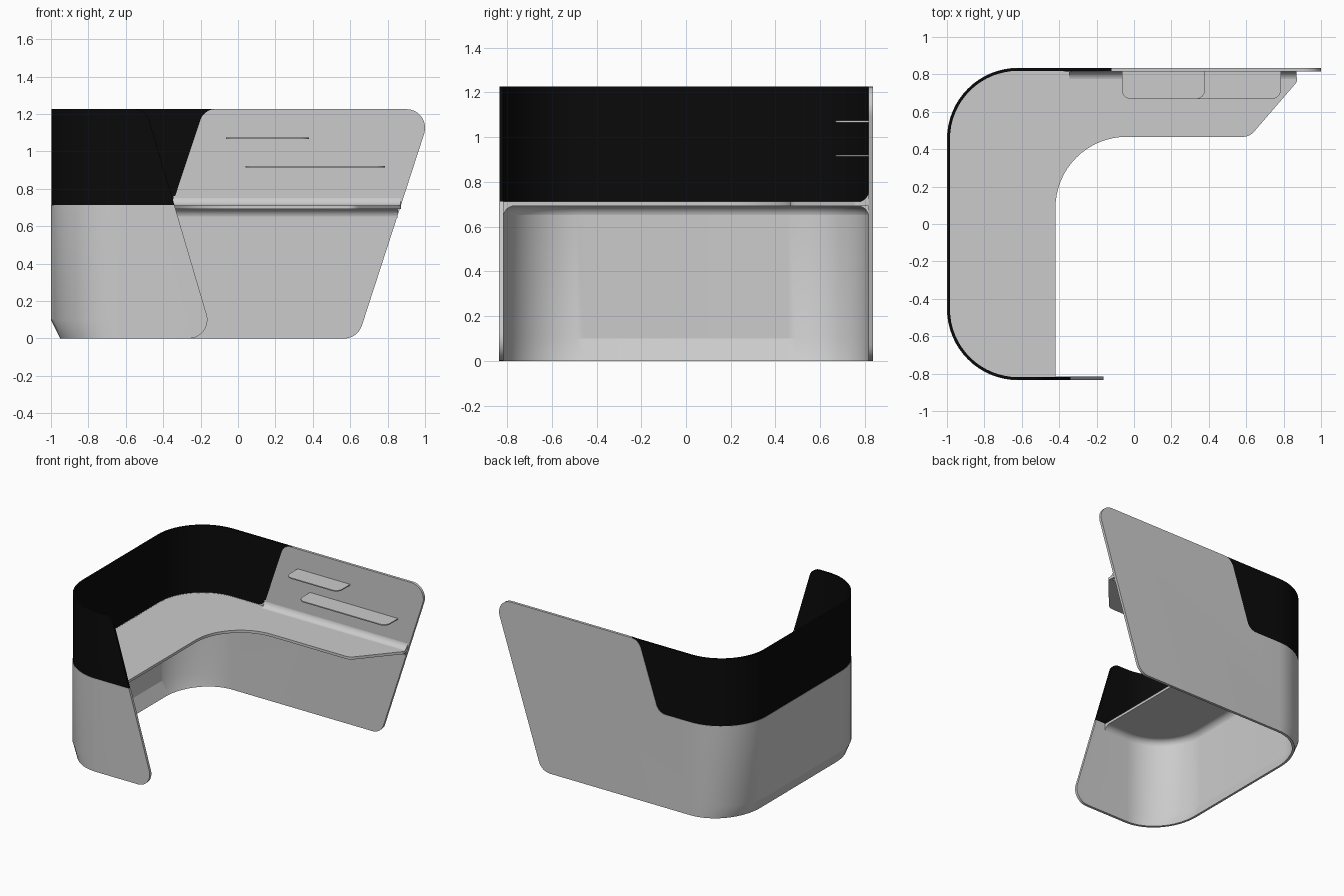
import bpy, bmesh, math
from mathutils import Vector

if "Cube" in bpy.data.objects:
    bpy.data.objects.remove(bpy.data.objects["Cube"])

W, R, XC, H, TOP = 0.835, 0.38, -0.62, 0.713, 1.226
STRAIGHT = W - R
LEN = STRAIGHT + R * math.pi / 2
COLUMNS = [sg * (STRAIGHT + (LEN - STRAIGHT) * i / 16) for sg in (-1, 1) for i in range(17)]


def back(x):
    """Distance along the wall for a given x on the back wing."""
    return LEN + x - XC


def front(x):
    return -back(x)


def bend(s, d, z):
    """Map wall distance s, inward depth d and height z into the U-shaped wall."""
    a, sg = abs(s), (1 if s >= 0 else -1)
    if a <= STRAIGHT:
        x, y = -1 + d, a
    elif a < LEN:
        t = (a - STRAIGHT) / R
        x, y = XC - (R - d) * math.cos(t), STRAIGHT + (R - d) * math.sin(t)
    else:
        x, y = XC + a - LEN, W - d
    if z < 0.1 and x < XC:  # undercut at the foot
        x = XC + (x - XC) * (1 - 0.13 * (1 - z / 0.1))
    return Vector((x, sg * y, z))


def rounded(corners, n=10):
    """Polygon from (x, y, radius) corners."""
    out = []
    for i, (x, y, r) in enumerate(corners):
        p = Vector((x, y))
        if r == 0:
            out.append(p)
            continue
        a = (Vector(corners[i - 1][:2]) - p).normalized()
        b = (Vector(corners[(i + 1) % len(corners)][:2]) - p).normalized()
        half = a.angle(b) / 2
        c = p + (a + b).normalized() * r / math.sin(half)
        va, vb = p + a * r / math.tan(half) - c, p + b * r / math.tan(half) - c
        sweep = math.pi - 2 * half
        for k in range(n + 1):
            t = k / n
            out.append(c + (va * math.sin((1 - t) * sweep) + vb * math.sin(t * sweep)) / math.sin(sweep))
    return out


def prism(name, pts, h0, h1, place, curved=False, mat=None):
    """Extrude a polygon from h0 to h1, optionally bending it along the wall."""
    bm = bmesh.new()
    lo, hi = ([bm.verts.new(place(p, h)) for p in pts] for h in (h0, h1))
    bm.faces.new(lo)
    bm.faces.new(hi)
    for i in range(len(pts)):
        j = (i + 1) % len(pts)
        bm.faces.new((lo[i], lo[j], hi[j], hi[i]))
    if curved:
        cuts = [((s, 0, 0), (1, 0, 0)) for s in COLUMNS] + [((0, 0, 0.1), (0, 0, 1))]
        for co, no in cuts:
            bmesh.ops.bisect_plane(bm, geom=bm.verts[:] + bm.edges[:] + bm.faces[:],
                                   dist=1e-5, plane_co=co, plane_no=no)
        for v in bm.verts:
            v.co = bend(*v.co)
    bmesh.ops.recalc_face_normals(bm, faces=bm.faces[:])
    me = bpy.data.meshes.new(name)
    bm.to_mesh(me)
    bm.free()
    ob = bpy.data.objects.new(name, me)
    bpy.context.collection.objects.link(ob)
    if mat:
        me.materials.append(mat)
    bpy.context.view_layer.objects.active = ob
    ob.select_set(True)
    bpy.ops.object.shade_smooth_by_angle(angle=math.radians(25))
    ob.select_set(False)
    return ob


def on_wall(p, h):
    return (p[0], h, p[1])


def flat(p, h):
    return (p[0], p[1], h)


def along(p, h):
    return (h, p[0], p[1])


black = bpy.data.materials.new("black_panel")
black.diffuse_color = (0.003, 0.003, 0.003, 1)
black.use_nodes = True
black.node_tree.nodes["Principled BSDF"].inputs["Base Color"].default_value = black.diffuse_color

# Grey wall: low around the U, rising to a tall slanted back panel
prism("desk_wall", rounded([
    (front(-0.13), 0, 0.1), (back(0.64), 0, 0.1), (back(1.038), TOP, 0.1),
    (back(-0.182), TOP, 0.085), (back(-0.352), H, 0.08), (front(-0.34), H, 0)]),
    0, 0.02, on_wall, True)

# Black screen filling the upper part of the U
r_top = rounded([(back(1.038), TOP, 0), (back(-0.182), TOP, 0.085),
                 (back(-0.352), H, 0.08), (front(-0.34), H, 0)])[1:]
r_end = rounded([(front(-0.34), H, 0), (front(-0.492), TOP, 0.08), (0, TOP, 0)])[1:-1]
prism("privacy_screen", r_top + r_end, 0.002, 0.016, on_wall, True, black)

# Worktop with a curved inner edge
n = 16
outer = [front(-0.42)] + COLUMNS[16::-1] + COLUMNS[17:] + [back(0.865)]
rim = [bend(s, 0.012, 0.5).xy for s in outer]
inner = rounded([(0.87, 0.82, 0), (0.872, 0.76, 0.03), (0.618, 0.466, 0.08),
                 (-0.42, 0.466, 0.38), (-0.42, -0.82, 0)], n)[1:-1]
prism("worktop", rim + inner, 0.692, 0.712, flat)


# Fillets joining worktop and wall
def fillet(name, z, sign, r, s0, s1):
    arc = [(0.019 + r - r * math.cos(t), z + sign * (r - r * math.sin(t)))
           for t in [math.pi / 2 * k / 8 for k in range(9)]]
    prism(name, [(0.019, z)] + arc, s0, s1, along, True)


fillet("worktop_under_fillet", 0.693, -1, 0.05, front(-0.42), back(0.852))
fillet("worktop_upper_fillet", 0.711, 1, 0.05, back(-0.345), back(0.868))

# Two small shelves on the back panel
for name, x0, x1, z in (("upper_shelf", -0.065, 0.38, 1.07), ("lower_shelf", 0.04, 0.785, 0.917)):
    prism(name, rounded([(x0, 0.825, 0), (x0, 0.668, 0.05), (x1, 0.668, 0.05), (x1, 0.825, 0)]),
          z - 0.004, z + 0.004, flat)
